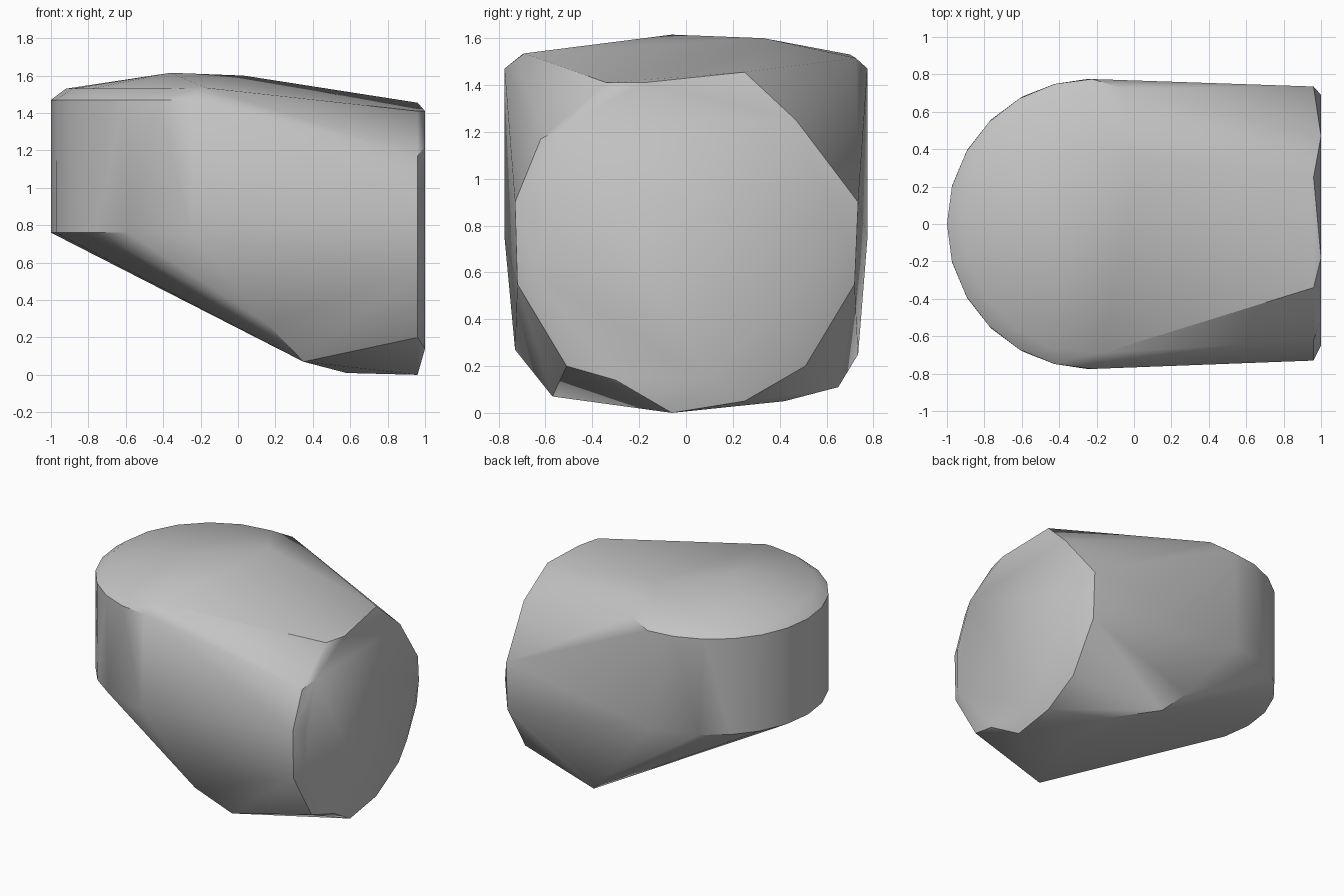
import bpy
import bmesh
import math

cube = bpy.data.objects.get("Cube")
if cube:
    bpy.data.objects.remove(cube, do_unlink=True)

grey = bpy.data.materials.new("plain grey")
grey.use_nodes = True
colour = (0.55, 0.55, 0.55, 1.0)
grey.diffuse_color = colour
grey.node_tree.nodes["Principled BSDF"].inputs["Base Color"].default_value = colour


def arc(cx, radius, z, start, end, count):
    """Points on a horizontal arc, angles in degrees."""
    angles = [math.radians(start + (end - start) * i / (count - 1)) for i in range(count)]
    return [(cx + radius * math.cos(a), radius * math.sin(a), z) for a in angles]


points = []

# Upright rounded end: wall from the lower edge to the rim, then a chamfer
points += arc(-0.225, 0.775, 1.47, 90, 270, 13)
points += arc(-0.225, 0.775, 0.76, 118, 242, 9)
points += [(-0.25, 0.775, 0.75), (-0.25, -0.775, 0.75)]
points += arc(-0.22, 0.70, 1.53, 90, 270, 11)

# Gently domed top
points += [(-0.36, -0.06, 1.615), (0.03, 0.33, 1.60), (-0.06, 0.725, 1.515),
           (-0.17, -0.69, 1.535)]

# Flat end: outer outline and the slightly smaller face in front of it, as (y, z)
outer = [(-0.06, 0.0), (0.25, 0.05), (0.51, 0.20), (0.72, 0.55), (0.735, 0.90),
         (0.25, 1.455), (-0.34, 1.41), (-0.62, 1.17), (-0.73, 0.90),
         (-0.72, 0.55), (-0.51, 0.20)]
inner = [(-0.30, 0.14), (0.10, 0.14), (0.55, 0.36), (0.69, 0.75), (0.47, 1.25),
         (-0.18, 1.41), (-0.52, 1.22), (-0.65, 0.90), (-0.65, 0.60)]
points += [(0.96, y, z) for y, z in outer]
points += [(1.0, y, z) for y, z in inner]

# Lower corners of the sloping underside
points += [(0.16, -0.73, 0.27), (0.35, -0.57, 0.07), (0.58, -0.10, 0.01),
           (0.16, 0.735, 0.25), (0.30, 0.65, 0.11), (0.58, 0.42, 0.05)]

# Wrap the sections in one convex skin
bm = bmesh.new()
for p in points:
    bm.verts.new(p)
bmesh.ops.convex_hull(bm, input=bm.verts[:])
bmesh.ops.delete(bm, geom=[v for v in bm.verts if not v.link_faces], context="VERTS")
bmesh.ops.dissolve_limit(bm, angle_limit=math.radians(0.5), verts=bm.verts[:], edges=bm.edges[:])
bmesh.ops.recalc_face_normals(bm, faces=bm.faces[:])
mesh = bpy.data.meshes.new("rounded_block")
bm.to_mesh(mesh)
bm.free()

block = bpy.data.objects.new("rounded_block", mesh)
bpy.context.collection.objects.link(block)
mesh.materials.append(grey)

bpy.ops.object.select_all(action="DESELECT")
block.select_set(True)
bpy.context.view_layer.objects.active = block
bpy.ops.object.shade_smooth_by_angle(angle=math.radians(30))
